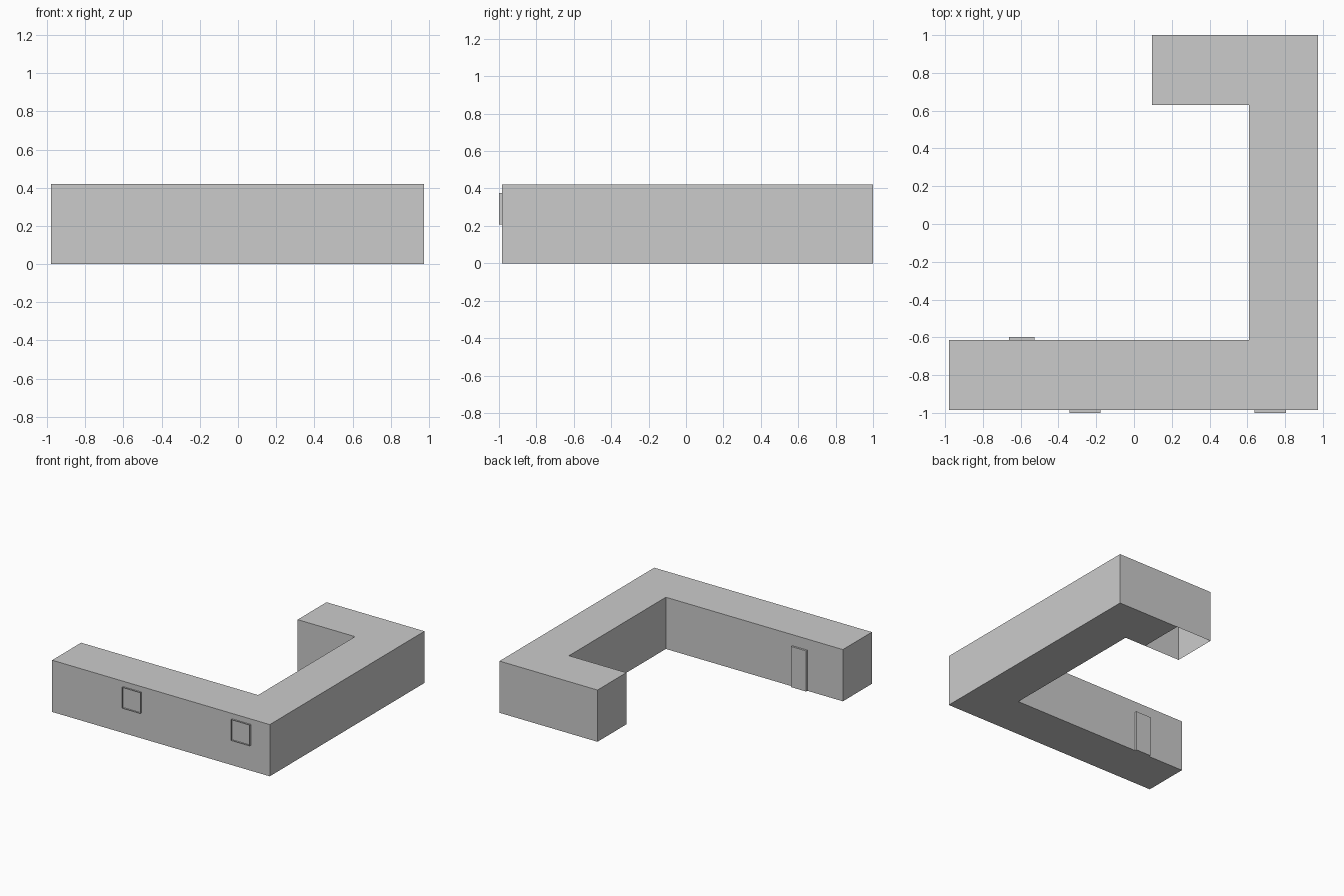
import bpy, bmesh

if "Cube" in bpy.data.objects:
    bpy.data.objects.remove(bpy.data.objects["Cube"])


def add_object(name, bm):
    mesh = bpy.data.meshes.new(name)
    bm.to_mesh(mesh)
    bm.free()
    obj = bpy.data.objects.new(name, mesh)
    bpy.context.collection.objects.link(obj)
    return obj


# Body: hooked floor plan raised into a thin-walled shell
HEIGHT = 0.42
FLOOR_END = 0.42
plan = [(-0.98, -0.985), (0.975, -0.985), (0.975, 1.0), (FLOOR_END, 1.0),
        (0.095, 1.0), (0.095, 0.63), (FLOOR_END, 0.63),
        (0.61, 0.63), (0.61, -0.613), (-0.98, -0.613)]
bm = bmesh.new()
low = [bm.verts.new((x, y, 0)) for x, y in plan]
top = [bm.verts.new((x, y, HEIGHT)) for x, y in plan]
n = len(plan)
for i in range(n):
    j = (i + 1) % n
    bm.faces.new((low[i], low[j], top[j], top[i]))
bm.faces.new(top)
# Floor stops short, leaving the end of the back arm open underneath
bm.faces.new([low[i] for i in (9, 8, 7, 6, 3, 2, 1, 0)])
bmesh.ops.dissolve_limit(bm, angle_limit=0.01, verts=bm.verts, edges=bm.edges)
add_object("building_body", bm)


# Window surrounds: open thin rims standing out from the front wall
def window_rim(name, x0, x1, z0=0.207, z1=0.376):
    bm = bmesh.new()
    corners = [(x0, z0), (x1, z0), (x1, z1), (x0, z1)]
    outer = [bm.verts.new((x, -1.0, z)) for x, z in corners]
    inner = [bm.verts.new((x, -0.985, z)) for x, z in corners]
    for i in range(4):
        j = (i + 1) % 4
        bm.faces.new((outer[i], inner[i], inner[j], outer[j]))
    add_object(name, bm)


window_rim("window_left", -0.342, -0.177)
window_rim("window_right", 0.638, 0.805)

# Door slab on the courtyard wall
bm = bmesh.new()
bmesh.ops.create_cube(bm, size=1)
bmesh.ops.scale(bm, vec=(0.135, 0.016, 0.33), verts=bm.verts)
bmesh.ops.translate(bm, vec=(-0.593, -0.605, 0.165), verts=bm.verts)
add_object("door", bm)
